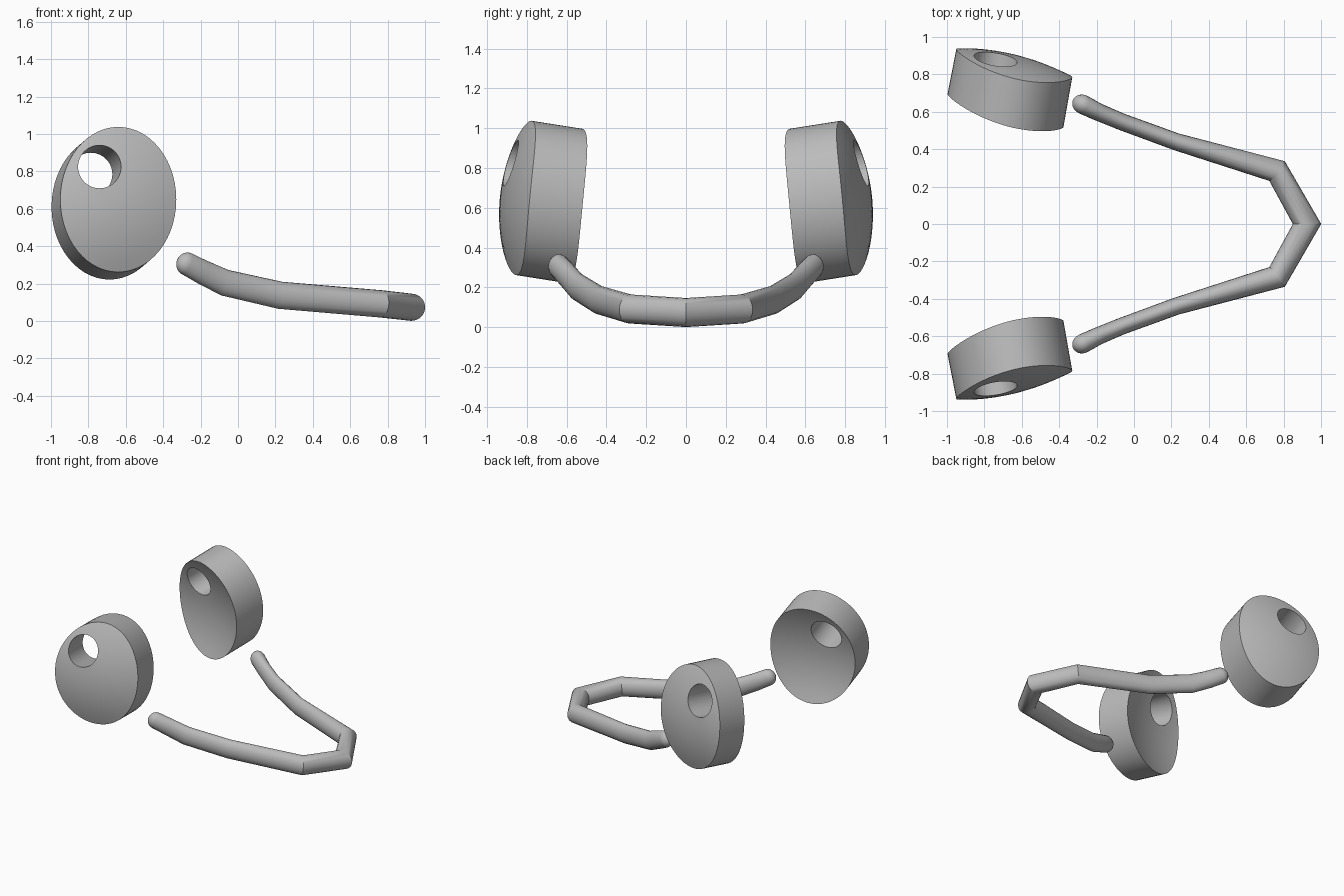
import bpy, bmesh, math
from mathutils import Vector

if "Cube" in bpy.data.objects:
    bpy.data.objects.remove(bpy.data.objects["Cube"], do_unlink=True)

grey = bpy.data.materials.new("plain grey")
grey.use_nodes = True
grey.diffuse_color = (0.5, 0.5, 0.5, 1)
grey.node_tree.nodes["Principled BSDF"].inputs["Base Color"].default_value = (0.5, 0.5, 0.5, 1)


def loft(name, rings, wrap=False):
    """Skin closed rings of points; wrap joins last to first, otherwise cap the ends."""
    bm = bmesh.new()
    loops = [[bm.verts.new(p) for p in ring] for ring in rings]
    pairs = list(zip(loops, loops[1:]))
    if wrap:
        pairs.append((loops[-1], loops[0]))
    else:
        bm.faces.new(loops[0])
        bm.faces.new(loops[-1])
    for a, b in pairs:
        n = len(a)
        for i in range(n):
            j = (i + 1) % n
            bm.faces.new((a[i], a[j], b[j], b[i]))
    bmesh.ops.recalc_face_normals(bm, faces=bm.faces)
    mesh = bpy.data.meshes.new(name)
    bm.to_mesh(mesh)
    bm.free()
    mesh.materials.append(grey)
    obj = bpy.data.objects.new(name, mesh)
    bpy.context.collection.objects.link(obj)
    bpy.ops.object.select_all(action='DESELECT')
    obj.select_set(True)
    bpy.context.view_layer.objects.active = obj
    bpy.ops.object.shade_smooth_by_angle(angle=math.radians(32))
    return obj


# Ear discs: domed outside, dished inside, with an off-centre through hole
CX, CZ, RX, RZ = -0.64, 0.65, 0.31, 0.388
HX, HZ, HR = -0.74, 0.825, 0.115
SEGMENTS, STEPS = 56, 8


def disc_point(t, angle, side, inner):
    x = (HX + HR * math.cos(angle)) * (1 - t) + (CX + RX * math.cos(angle)) * t
    z = (HZ + HR * math.sin(angle)) * (1 - t) + (CZ + RZ * math.sin(angle)) * t
    u, v = (x - CX) / RX, (z - CZ) / RZ
    y = -0.8375 + 0.075 * u + 0.0375 * v + 0.0225 * (v * v - u * u)
    y -= 0.065 * (1 - u * u - v * v)
    if inner:
        x, y, z = x - 0.047, y + 0.2525 + 0.0125 * u, z - 0.04
    return Vector((x, -side * y, z))


def disc(name, side):
    rows = [(k / STEPS, False) for k in range(STEPS + 1)]
    rows += [(k / STEPS, True) for k in range(STEPS, -1, -1)]
    rings = [[disc_point(t, math.tau * i / SEGMENTS, side, inner) for i in range(SEGMENTS)]
             for t, inner in rows]
    loft(name, rings, wrap=True)


disc("front_ear_disc", -1)
disc("back_ear_disc", 1)

# Neck band: centre point, half thickness and half height along one arm
half = [((-0.275, -0.64, 0.307), 0.052, 0.062),
        ((-0.19, -0.598, 0.262), 0.047, 0.066),
        ((-0.07, -0.548, 0.205), 0.045, 0.071),
        ((0.225, -0.44, 0.138), 0.046, 0.073),
        ((0.765, -0.283, 0.092), 0.062, 0.073),
        ((0.925, 0, 0.074), 0.066, 0.073)]
path = [(Vector(p), w, h) for p, w, h in half]
path += [(Vector((p.x, -p.y, p.z)), w, h) for p, w, h in reversed(path[:-1])]


def section(centre, tangent, w, h, mitre=1):
    across = tangent.cross(Vector((0, 0, 1))).normalized()
    up = across.cross(tangent).normalized()
    angles = [math.tau * i / 20 for i in range(20)]
    return [centre + across * (w * mitre * math.cos(a)) + up * (h * math.sin(a)) for a in angles]


def cap(centre, outward, tangent, w, h):
    """Rounded end, from the tip inwards."""
    return [section(centre + outward * (0.055 * math.sin(a)), tangent,
                    w * math.cos(a), h * math.cos(a))
            for a in map(math.radians, (84, 65, 45, 22))]


points = [p for p, w, h in path]
dirs = [(b - a).normalized() for a, b in zip(points, points[1:])]
first, last = path[0], path[-1]
rings = cap(first[0], -dirs[0], dirs[0], first[1], first[2])
for i, (p, w, h) in enumerate(path):
    before, after = dirs[max(i - 1, 0)], dirs[min(i, len(dirs) - 1)]
    tangent = (before + after).normalized()
    rings.append(section(p, tangent, w, h, 1 / tangent.dot(after)))
rings += reversed(cap(last[0], dirs[-1], dirs[-1], last[1], last[2]))
loft("neck_band", rings)
